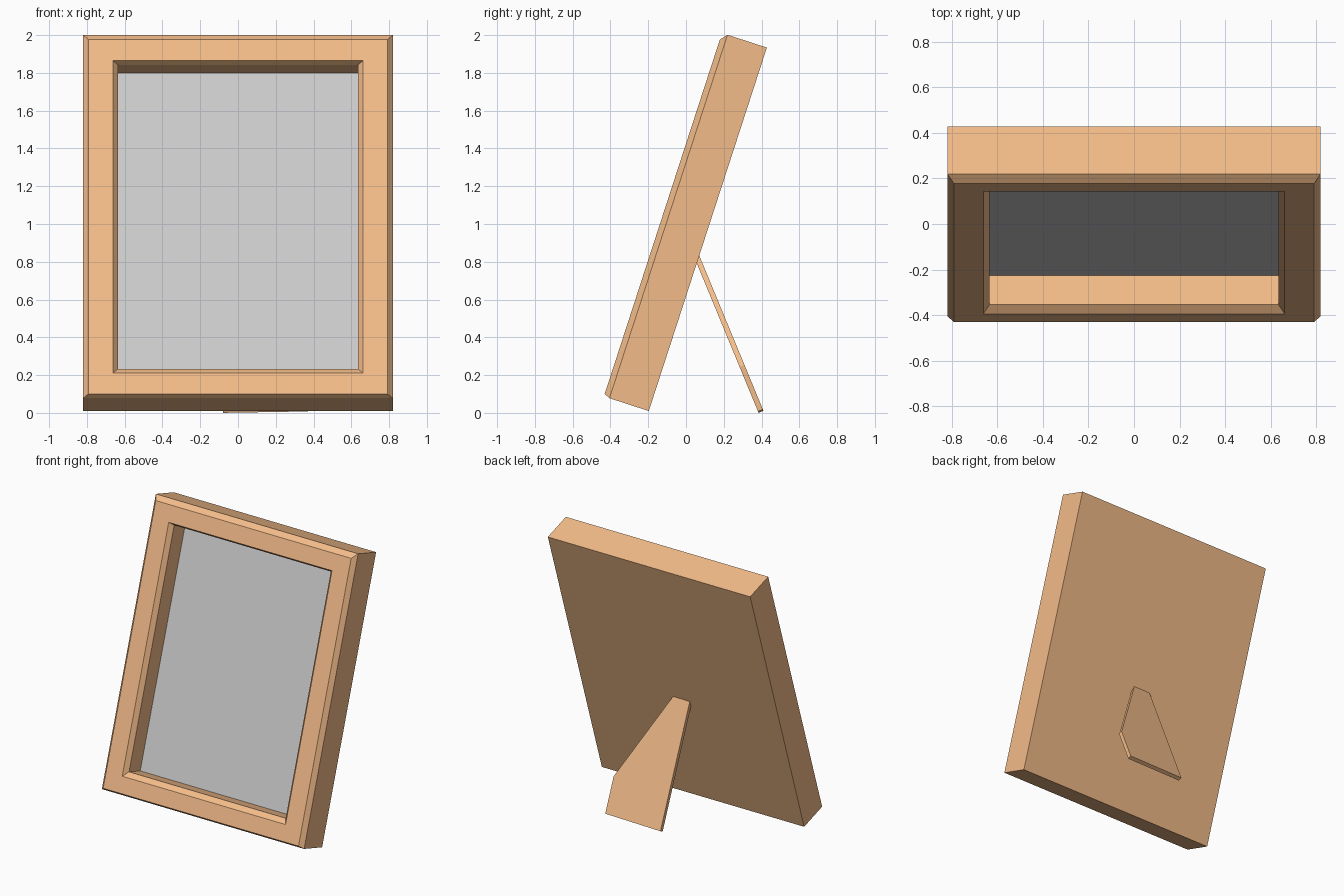
import bpy, bmesh, math

if "Cube" in bpy.data.objects:
    bpy.data.objects.remove(bpy.data.objects["Cube"])

wood = bpy.data.materials.new("orange_wood")
wood.diffuse_color = (0.895, 0.50, 0.25, 1)
wood.use_nodes = True
wood.node_tree.nodes["Principled BSDF"].inputs["Base Color"].default_value = wood.diffuse_color


def loft(name, rings, cap_start, cap_end, location, tilt, material=None):
    """Join equal-length point rings into a skin, optionally capped."""
    bm = bmesh.new()
    loops = [[bm.verts.new(p) for p in ring] for ring in rings]
    for a, b in zip(loops, loops[1:]):
        for i in range(len(a)):
            j = (i + 1) % len(a)
            bm.faces.new((a[i], a[j], b[j], b[i]))
    if cap_start:
        bm.faces.new(loops[0][::-1])
    if cap_end:
        bm.faces.new(loops[-1])
    mesh = bpy.data.meshes.new(name)
    bm.to_mesh(mesh)
    bm.free()
    if material:
        mesh.materials.append(material)
    obj = bpy.data.objects.new(name, mesh)
    obj.location = location
    obj.rotation_euler.x = math.radians(tilt)
    bpy.context.collection.objects.link(obj)
    return obj


def rect(half_width, bottom, top, depth):
    """Rectangle parallel to the back, `depth` in front of it."""
    return [(-half_width, -depth, bottom), (half_width, -depth, bottom),
            (half_width, -depth, top), (-half_width, -depth, top)]


FRAME_AT, LEAN = (0, -0.197, 0.01), -18

# Frame: closed back, outer walls, chamfered front border, recessed opening
loft("frame", [
    rect(0.82, 0.0, 2.023, 0.0),
    rect(0.82, 0.0, 2.023, 0.219),
    rect(0.792, 0.014, 1.986, 0.25),
    rect(0.662, 0.129, 1.869, 0.25),
    rect(0.635, 0.164, 1.855, 0.219),
    rect(0.635, 0.164, 1.855, 0.083),
], True, False, FRAME_AT, LEAN, wood)

# Picture panel at the bottom of the recess
loft("picture_panel", [rect(0.635, 0.164, 1.855, 0.083)],
     False, True, FRAME_AT, LEAN)

# Rear stand: flared, one-sided flat leg
outline = [(-0.08, 0), (0.37, 0.008), (0.37, 0.264), (0.053, 0.895), (-0.08, 0.887)]
loft("stand_leg", [[(x, y, z) for x, z in outline] for y in (0, -0.028)],
     True, True, (0, 0.41, 0.011), 22.45, wood)
